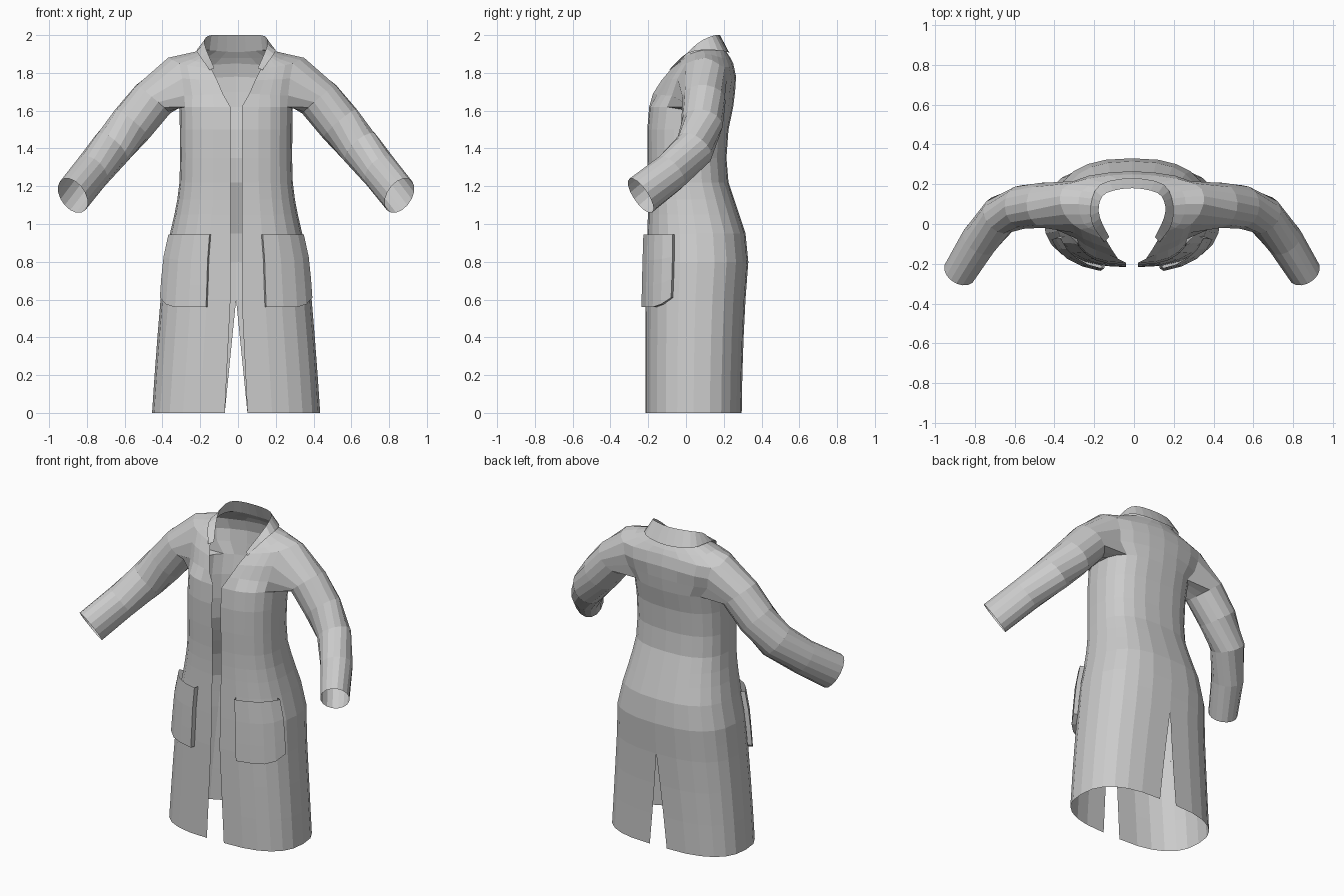
import bpy, bmesh, math
from mathutils import Vector as V

if "Cube" in bpy.data.objects:
    bpy.data.objects.remove(bpy.data.objects["Cube"])

COLS = [0, 4, 6, 9, 12]          # key columns, front edge to centre back
HOLE = (4, 9)                    # armhole columns
# height, half width, front y, back y of the body
SECTIONS = [(0, .445, -.215, .295), (.3, .425, -.215, .30), (.6, .40, -.215, .315),
            (.8, .385, -.21, .33), (.95, .35, -.205, .315), (1.1, .315, -.2, .265),
            (1.22, .30, -.2, .225), (1.4, .295, -.205, .21), (1.5, .298, -.205, .225),
            (1.62, .30, -.195, .25)]


def body_point(z, t, off=0):
    """Point on the lower body; t runs 0 (front edge) to 1 (centre back)."""
    i = max(k for k in range(len(SECTIONS) - 1) if SECTIONS[k][0] <= z)
    a, b = SECTIONS[i], SECTIONS[i + 1]
    f = (z - a[0]) / (b[0] - a[0])
    hw, yf, yb = (a[k] + (b[k] - a[k]) * f for k in (1, 2, 3))
    slit = .06 * max(0, 1 - z / .6)
    gap = max(.03, .03 + slit * .5) * (1 - t) + slit * t
    th = math.pi * t
    s, c = abs(math.sin(th)) ** .8, math.cos(th)
    c = math.copysign(abs(c) ** .8, c)
    mid, h = (yf + yb) / 2, (yb - yf) / 2
    out = V((math.sin(th), -math.cos(th), 0)) * off
    return V((gap + (hw - gap) * s, mid - h * c, z)) + out


def smooth_row(keys):
    """Hermite curve through the key columns, sampled at every column."""
    k = [V(p) for p in keys]
    m = [(k[1] - k[0]) / (COLS[1] - COLS[0])]
    m += [(k[i + 1] - k[i - 1]) / (COLS[i + 1] - COLS[i - 1]) for i in range(1, 4)]
    m.append(V(((k[4].x - k[3].x) / 3, 0, 0)))
    row = []
    for c in range(13):
        i = max(j for j in range(4) if COLS[j] <= c)
        w = COLS[i + 1] - COLS[i]
        f = (c - COLS[i]) / w
        row.append(k[i] * (2*f**3 - 3*f*f + 1) + m[i] * w * (f**3 - 2*f*f + f)
                   + k[i + 1] * (3*f*f - 2*f**3) + m[i + 1] * w * (f**3 - f*f))
    return row


def sheet(name, rows, closed=False, skip=lambda r, c: False):
    """Grid of faces through rows of points, mirrored left to right."""
    bm = bmesh.new()
    vs = [[bm.verts.new(p) for p in row] for row in rows]
    n = len(rows[0])
    for r in range(len(rows) - 1):
        for c in range(n if closed else n - 1):
            if not skip(r, c):
                d = (c + 1) % n
                bm.faces.new((vs[r][c], vs[r][d], vs[r + 1][d], vs[r + 1][c]))
    bmesh.ops.delete(bm, geom=[v for v in bm.verts if not v.link_faces], context='VERTS')
    me = bpy.data.meshes.new(name)
    bm.to_mesh(me)
    bm.free()
    ob = bpy.data.objects.new(name, me)
    bpy.context.collection.objects.link(ob)
    ob.location.x = -.01
    ob.modifiers.new("mirror", 'MIRROR').merge_threshold = .0005
    return ob


# coat body: skirt and torso rings, then chest, shoulder and neckline rings
rows = [[body_point(z, c / 12) for c in range(13)]
        for z in (0, .2, .4, .6, .7, .8, .95, 1.05, 1.13, 1.22, 1.35, 1.5, 1.6199)]
arm = len(rows) - 1
upper = [
    [(.07, -.175, 1.69), (.275, -.075, 1.68), (.29, .05, 1.69), (.28, .20, 1.69), (0, .26, 1.70)],
    [(.10, -.13, 1.76), (.285, -.045, 1.77), (.31, .07, 1.77), (.295, .215, 1.76), (0, .265, 1.78)],
    [(.13, -.08, 1.82), (.30, 0, 1.85), (.36, .10, 1.88), (.31, .205, 1.83), (0, .25, 1.85)],
    [(.14, -.05, 1.845), (.24, 0, 1.87), (.27, .10, 1.90), (.22, .19, 1.88), (0, .235, 1.88)],
    [(.15, -.02, 1.87), (.175, .02, 1.90), (.18, .09, 1.92), (.14, .18, 1.92), (0, .215, 1.91)]]
rows += [smooth_row(k) for k in upper]
sheet("coat_body", rows, skip=lambda r, c: arm <= r < arm + 3 and HOLE[0] <= c < HOLE[1])

# sleeves: from the armhole edge through the elbow to the cuff
a, b = HOLE
ring = [rows[arm][c] for c in range(a, b + 1)]
ring += [rows[arm + r][b] for r in (1, 2)]
ring += [rows[arm + 3][c] for c in range(b, a - 1, -1)]
ring += [rows[arm + r][a] for r in (2, 1)]
path = [(.44, .095, 1.66, .115, .118), (.55, .085, 1.53, .11, .118), (.66, .045, 1.40, .10, .113),
        (.765, -.08, 1.275, .095, .105), (.865, -.24, 1.15, .085, .11)]
rings = [ring]
for i, (x, y, z, ru, rv) in enumerate(path):
    d = (V(path[min(i + 1, 4)][:3]) - V(path[max(i - 1, 0)][:3])).normalized()
    u = V((-d.y, d.x, 0)).normalized()
    v = d.cross(u)
    angles = [math.radians(-90 + (k - 2.5) * 22.5) for k in range(16)]
    rings.append([V((x, y, z)) + u * ru * math.cos(g) + v * rv * math.sin(g) for g in angles])
sheet("sleeves", rings, closed=True)

# collar: stands up from the neckline and folds outward
sheet("collar", [rows[-1],
    smooth_row([(.115, -.065, 1.825), (.16, .03, 1.93), (.167, .09, 1.975), (.13, .155, 2.0), (0, .18, 2.0)]),
    smooth_row([(.14, -.09, 1.815), (.20, 0, 1.90), (.208, .09, 1.922), (.16, .198, 1.915), (0, .23, 1.905)])])

# patch pockets: front panel with side and bottom walls, open at the top
ts = [.08, .08, .16, .24, .31, .38, .38]
bottom = [.56, .56, .56, .56, .575, .61, .61]
pocket = []
for f, lift in ((0, 1), (.35, 1), (.7, 1), (1, 1), (1, 0)):
    pocket.append([body_point(.945 + (z - .945) * f, t,
                              .028 * lift if 0 < i < 6 else 0)
                   for i, (t, z) in enumerate(zip(ts, bottom))])
sheet("pockets", pocket)
